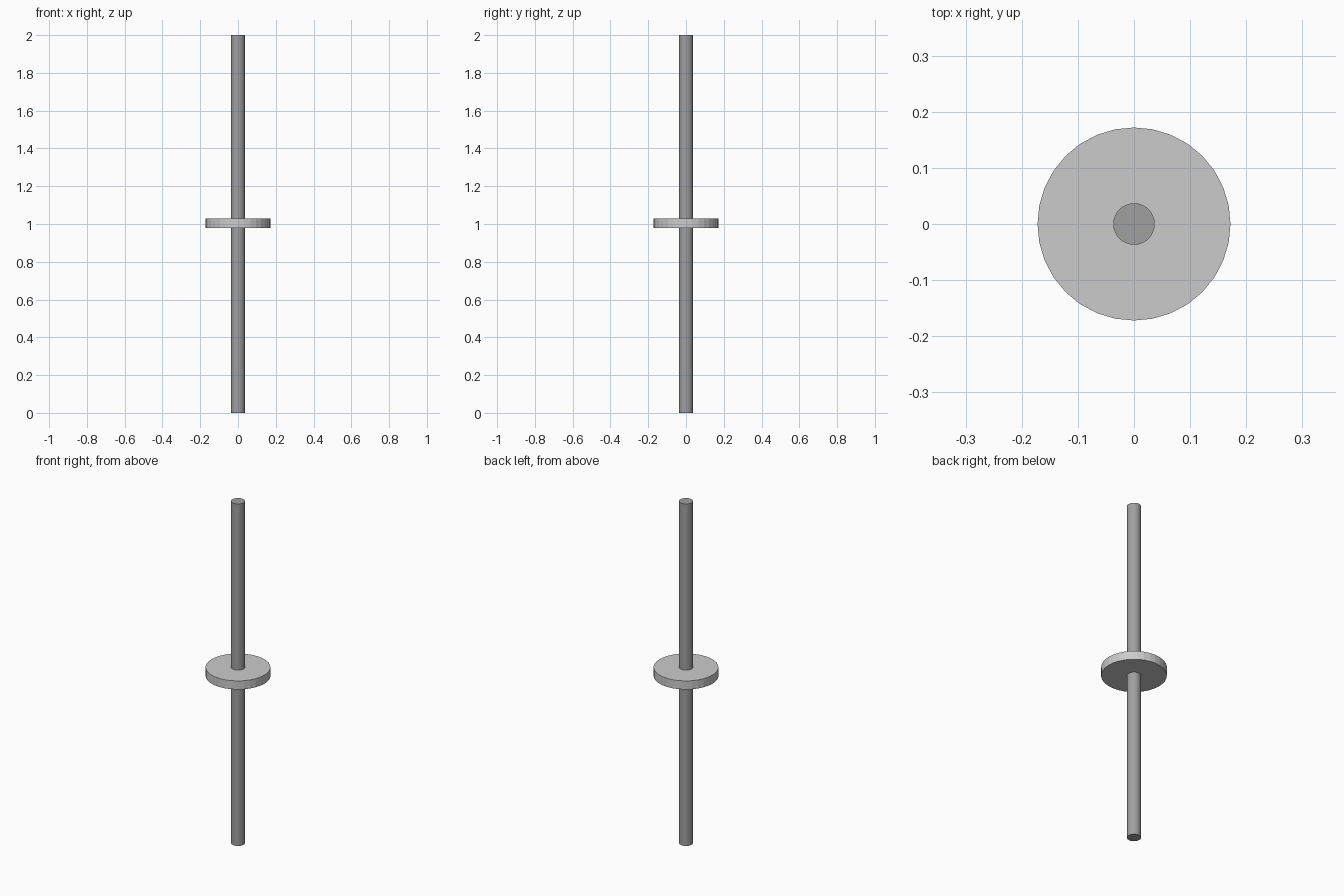
import bpy

if "Cube" in bpy.data.objects:
    bpy.data.objects.remove(bpy.data.objects["Cube"])


def cylinder(name, radius, z_low, z_high, grey, sides=32):
    bpy.ops.mesh.primitive_cylinder_add(
        vertices=sides, radius=radius, depth=z_high - z_low,
        location=(0, 0, (z_low + z_high) / 2))
    part = bpy.context.object
    part.name = name
    mat = bpy.data.materials.new(name + "_grey")
    mat.diffuse_color = (grey, grey, grey, 1)
    mat.use_nodes = True
    mat.node_tree.nodes["Principled BSDF"].inputs["Base Color"].default_value = mat.diffuse_color
    part.data.materials.append(mat)
    return part


# Long rod standing on the ground
cylinder("rod", 0.037, 0.0, 2.0, 0.35)

# Flat disc around the middle of the rod
cylinder("disc", 0.172, 0.978, 1.028, 0.8)
